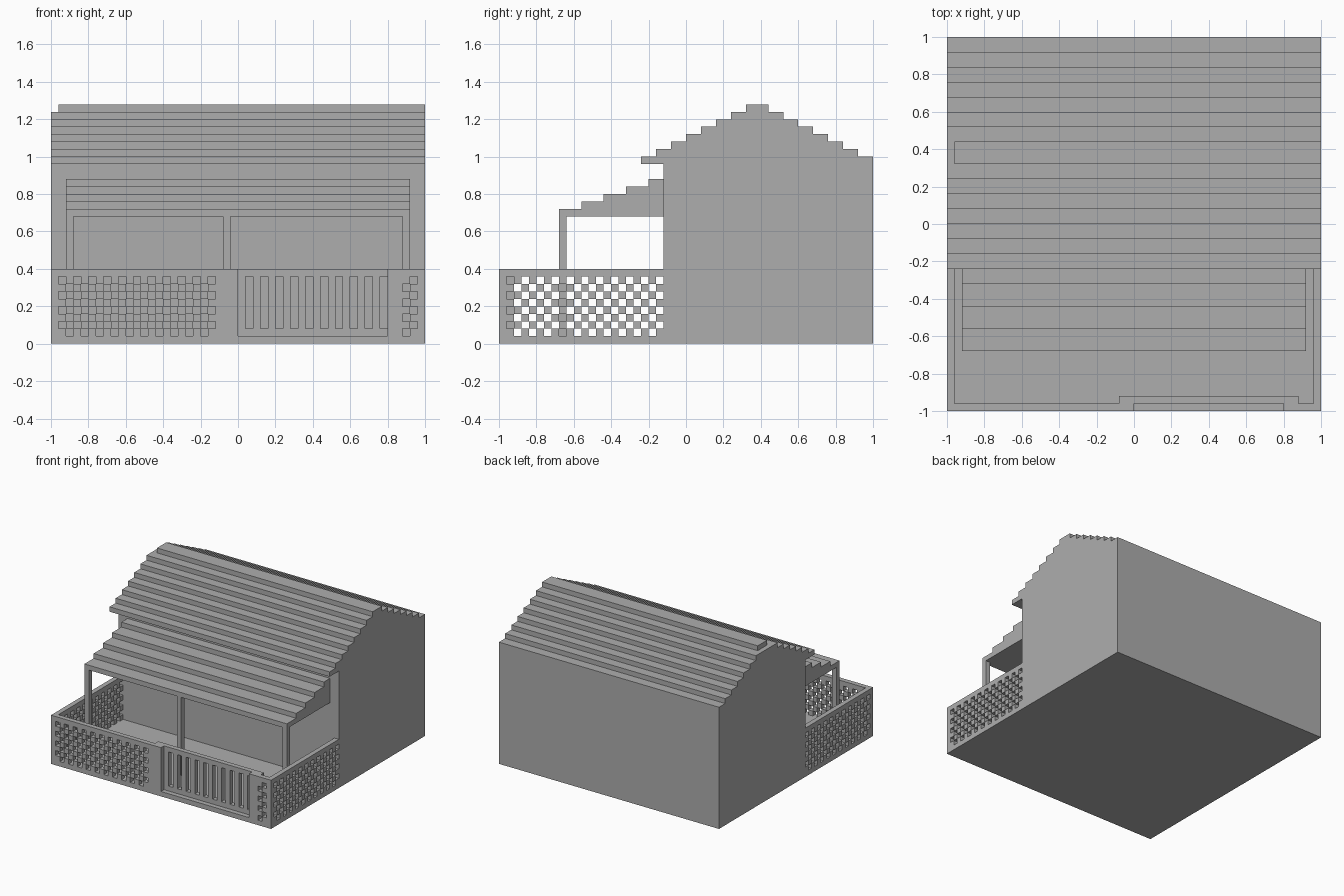
import bpy, bmesh
from mathutils import Vector

if "Cube" in bpy.data.objects:
    bpy.data.objects.remove(bpy.data.objects["Cube"])

V = 0.04  # block size of the stepped style
grey = bpy.data.materials.new("plain grey")
grey.diffuse_color = (0.42, 0.42, 0.42, 1)
grey.use_nodes = True
grey.node_tree.nodes["Principled BSDF"].inputs["Base Color"].default_value = grey.diffuse_color


def finish(name, bm):
    me = bpy.data.meshes.new(name)
    bm.to_mesh(me)
    bm.free()
    me.materials.append(grey)
    ob = bpy.data.objects.new(name, me)
    bpy.context.collection.objects.link(ob)
    return ob


def box(name, lo, hi):
    bm = bmesh.new()
    bmesh.ops.create_cube(bm, size=1)
    for v in bm.verts:
        v.co = [(a + b) / 2 + c * (b - a) for a, b, c in zip(lo, hi, v.co)]
    return finish(name, bm)


def extrude_x(name, profile, x0, x1):
    """Extrude a (y, z) outline along x."""
    bm = bmesh.new()
    face = bm.faces.new([bm.verts.new((x0, y, z)) for y, z in profile])
    out = bmesh.ops.extrude_face_region(bm, geom=[face])["geom"]
    moved = [g for g in out if isinstance(g, bmesh.types.BMVert)]
    bmesh.ops.translate(bm, verts=moved, vec=(x1 - x0, 0, 0))
    bmesh.ops.recalc_face_normals(bm, faces=bm.faces)
    return finish(name, bm)


def steps(y, z, dys, dz):
    """Stair outline: run by each dy, with a rise of dz between runs."""
    pts = []
    for i, dy in enumerate(dys):
        pts += [(y, z + i * dz), (y + dy, z + i * dz)]
        y += dy
    return pts


def panel(name, cols, is_hole, place, z0=V, rows=9):
    """Pierced panel one block thick; place(u, d, z) maps to world space."""
    bm = bmesh.new()

    def solid(c, k):
        return 0 <= c < cols and 0 <= k < rows and not is_hole(c, k)

    for c in range(cols):
        for k in range(rows):
            if not solid(c, k):
                continue
            lo = (c * V, 0, z0 + k * V)
            mid = Vector(place(*(a + V / 2 for a in lo)))
            for axis in range(3):
                for side in (0, 1):
                    s = 2 * side - 1
                    if axis != 1 and solid(c + s * (axis == 0), k + s * (axis == 2)):
                        continue
                    pts = []
                    for a, b in ((0, 0), (1, 0), (1, 1), (0, 1)):
                        o = [0, 0, 0]
                        o[axis], o[axis - 1], o[axis - 2] = side, a, b
                        pts.append(place(*(l + V * q for l, q in zip(lo, o))))
                    f = bm.faces.new([bm.verts.new(p) for p in pts])
                    f.normal_update()
                    if f.normal.dot(f.calc_center_median() - mid) < 0:
                        f.normal_flip()
    bmesh.ops.remove_doubles(bm, verts=bm.verts, dist=0.001)
    return finish(name, bm)


# House body with stepped gable roof and front eave
front = steps(-0.24, 1.0, [0.08] * 6 + [0.14], V)
back = [(0.76 - y, z) for y, z in reversed(steps(-0.24, 1.0, [0.08] * 6 + [0.14], V))]
outline = [(-0.12, 0), (-0.12, 0.96), (-0.24, 0.96)] + front[:-1] + back[1:] + [(1, 0)]
extrude_x("house_body", outline, -1, 1)
box("roof_ridge", (-0.96, 0.32, 1.24), (1, 0.44, 1.28))

# Porch floor, roof and posts
box("porch_floor", (-1, -1, 0), (1, -0.12, V))
porch = [(-0.12, 0.68), (-0.68, 0.68)] + steps(-0.68, 0.72, [0.12] * 4 + [0.08], V)
extrude_x("porch_roof", porch, -0.92, 0.92)
for side, x in (("left", -0.92), ("middle", -0.08), ("right", 0.88)):
    box("porch_post_" + side, (x, -0.68, V), (x + V, -0.64, 0.68))


# Lattice fence: checker holes counted from the outer corners
def lattice(c, k):
    return k < 8 and (c + k) % 2 == 1


for side, s in (("left", -1), ("right", 1)):
    panel("side_fence_" + side, 21, lattice,
          lambda u, d, z, s=s: (s * (1 - d), -0.96 + u, z))
    cols, last = (25, 21) if s < 0 else (5, 2)
    panel("front_fence_" + side, cols,
          lambda c, k, n=last: 1 <= c <= n and lattice(c - 1, k),
          lambda u, d, z, s=s: (s * (1 - u), -1 + d, z))

# Gate with upright slots, between thicker posts
panel("gate", 20, lambda c, k: c % 2 == 1 and 1 <= k <= 7,
      lambda u, d, z: (u, -0.96 + d, z))
for side, x in (("left", -0.08), ("right", 0.8)):
    box("gate_post_" + side, (x, -0.96, V), (x + 0.08, -0.92, 0.4))
